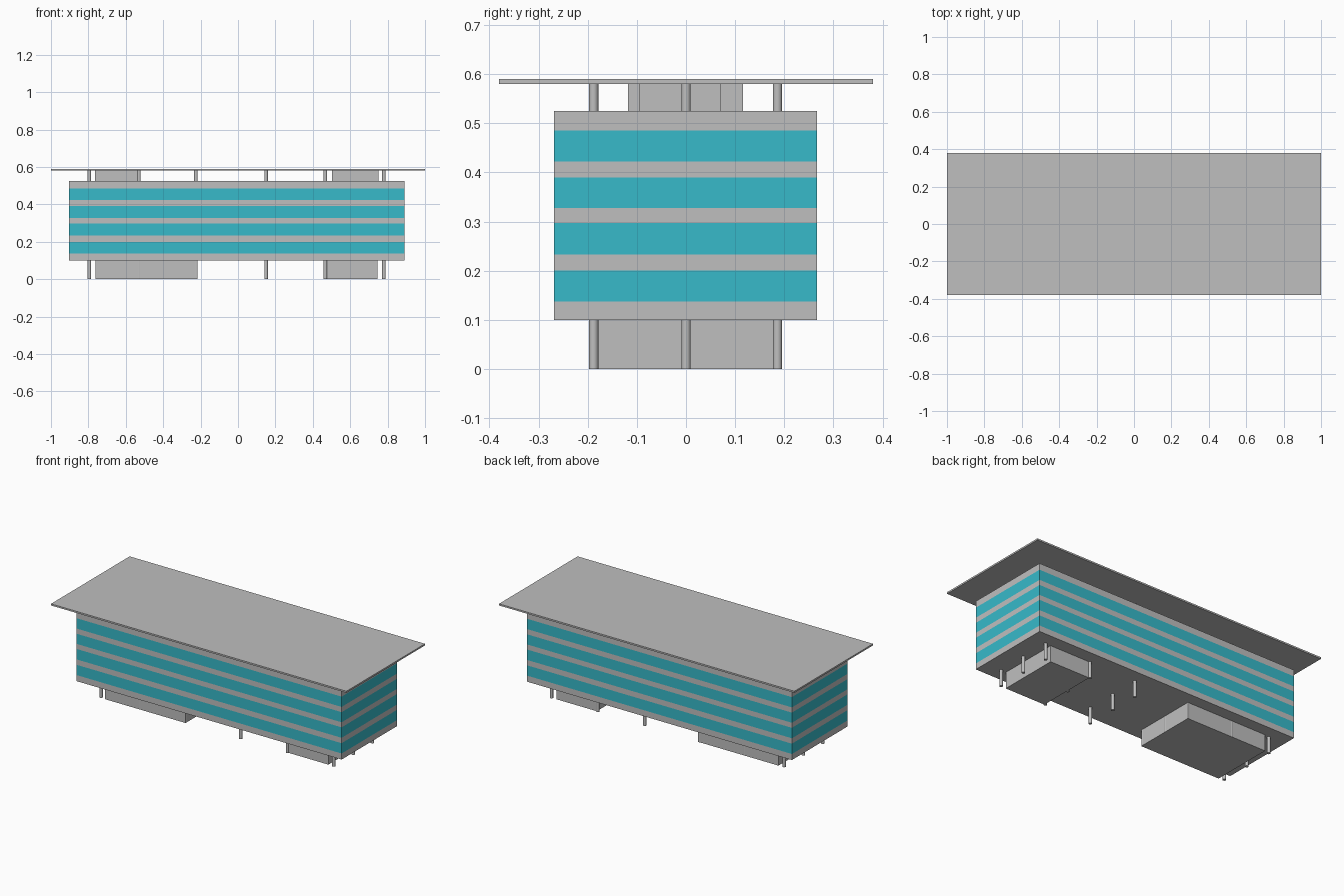
import bpy
import bmesh
from mathutils import Matrix, Vector

cube = bpy.data.objects.get("Cube")
if cube:
    bpy.data.objects.remove(cube, do_unlink=True)


def material(name, rgb):
    mat = bpy.data.materials.new(name)
    mat.use_nodes = True
    mat.diffuse_color = (*rgb, 1)
    mat.node_tree.nodes["Principled BSDF"].inputs["Base Color"].default_value = (*rgb, 1)
    return mat


concrete = material("concrete_grey", (0.52, 0.52, 0.52))
glass = material("turquoise_glass", (0.038, 0.49, 0.59))


def finish(name, bm, mats):
    mesh = bpy.data.meshes.new(name)
    bm.to_mesh(mesh)
    bm.free()
    for mat in mats:
        mesh.materials.append(mat)
    obj = bpy.data.objects.new(name, mesh)
    bpy.context.collection.objects.link(obj)
    return obj


def box_mesh(x, y, z):
    bm = bmesh.new()
    size = [b - a for a, b in (x, y, z)]
    centre = Vector([(a + b) / 2 for a, b in (x, y, z)])
    bmesh.ops.create_cube(bm, size=1, matrix=Matrix.Translation(centre) @ Matrix.Diagonal((*size, 1)))
    return bm


def box(name, x, y, z):
    return finish(name, box_mesh(x, y, z), [concrete])


FLOOR, CEILING, ROOF = 0.10, 0.525, 0.58

# Main block, cut into window bands
windows = [(0.137, 0.2), (0.233, 0.297), (0.328, 0.39), (0.422, 0.485)]
bm = box_mesh((-0.904, 0.89), (-0.269, 0.267), (FLOOR, CEILING))
for height in [h for band in windows for h in band]:
    bmesh.ops.bisect_plane(bm, geom=bm.verts[:] + bm.edges[:] + bm.faces[:],
                           plane_co=(0, 0, height), plane_no=(0, 0, 1))
for face in bm.faces:
    z = face.calc_center_median().z
    face.material_index = int(any(low < z < high for low, high in windows))
finish("main_block", bm, [concrete, glass])

# Flat overhanging roof
box("roof", (-1, 1), (-0.38, 0.38), (ROOF, 0.59))

# Enclosed cores on the ground floor and under the roof
box("ground_core_right", (-0.762, -0.217), (-0.197, 0.194), (0, FLOOR))
box("ground_core_left", (0.473, 0.745), (-0.19, 0.187), (0, FLOOR))
box("roof_core_right", (-0.765, -0.535), (-0.118, 0.116), (CEILING, ROOF))
box("roof_core_left", (0.503, 0.75), (-0.095, 0.07), (CEILING, ROOF))


# Grid of round columns on the ground floor and under the roof
def columns(name, bottom, top):
    bm = bmesh.new()
    for x in (-0.795, -0.53, -0.225, 0.15, 0.467, 0.78):
        for y in (-0.188, 0, 0.186):
            bmesh.ops.create_cone(bm, cap_ends=True, segments=24, radius1=0.0095, radius2=0.0095,
                                  depth=top - bottom,
                                  matrix=Matrix.Translation((x, y, (bottom + top) / 2)))
    obj = finish(name, bm, [concrete])
    bpy.ops.object.select_all(action="DESELECT")
    obj.select_set(True)
    bpy.context.view_layer.objects.active = obj
    bpy.ops.object.shade_smooth_by_angle()


columns("ground_columns", 0, FLOOR)
columns("roof_columns", CEILING, ROOF)
